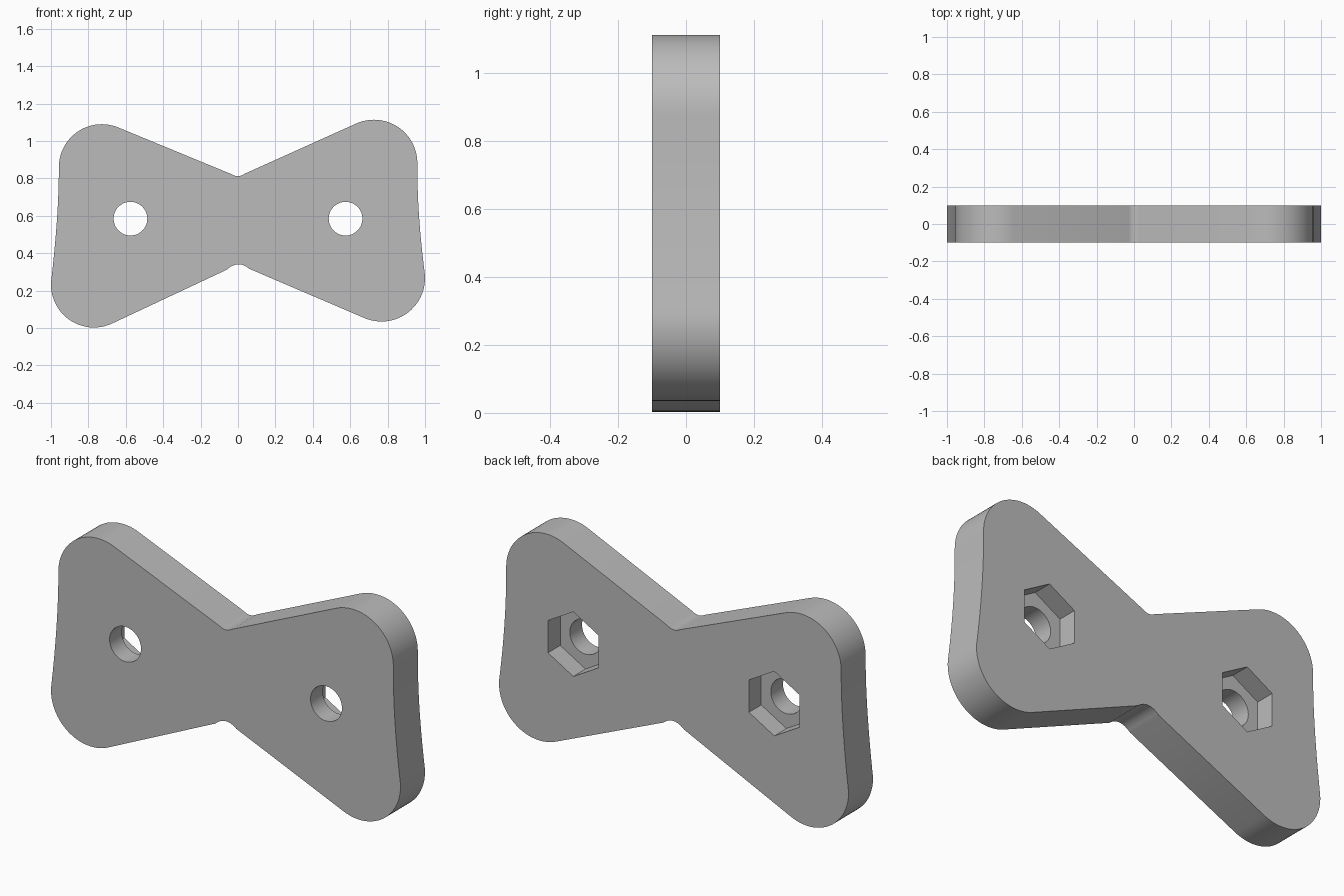
import bpy
import bmesh
from math import radians, cos, sin
from mathutils import Vector, Matrix

if "Cube" in bpy.data.objects:
    bpy.data.objects.remove(bpy.data.objects["Cube"])

HALF_DEPTH = 0.1
HOLE_X, HOLE_Z = 0.575, 0.585

grey = bpy.data.materials.new("plain grey")
grey.use_nodes = True
colour = (0.5, 0.5, 0.5, 1)
grey.diffuse_color = colour
grey.node_tree.nodes["Principled BSDF"].inputs["Base Color"].default_value = colour


def arc(x, z, r, start, end, steps=24):
    """Points on a circular corner, angles in degrees."""
    angles = [radians(start + (end - start) * i / steps) for i in range(steps + 1)]
    return [Vector((x + r * cos(a), z + r * sin(a))) for a in angles]


def bend(a, control, b, steps=12):
    """Interior points of a quadratic curve between a and b."""
    a, c, b = Vector(a), Vector(control), Vector(b)
    ts = [i / steps for i in range(1, steps)]
    return [a * (1 - t) ** 2 + c * 2 * t * (1 - t) + b * t * t for t in ts]


def cutter(name, sides, radius, y0, y1, x):
    """Prism along y; its first corner points up."""
    bm = bmesh.new()
    bmesh.ops.create_cone(bm, cap_ends=True, segments=sides, radius1=radius,
                          radius2=radius, depth=y1 - y0)
    bm.transform(Matrix.Translation((x, (y0 + y1) / 2, HOLE_Z))
                 @ Matrix.Rotation(radians(90), 4, 'X'))
    mesh = bpy.data.meshes.new(name)
    bm.to_mesh(mesh)
    bm.free()
    mesh.materials.append(grey)
    obj = bpy.data.objects.new(name, mesh)
    bpy.context.collection.objects.link(obj)
    obj.hide_render = True
    return obj


# Bow-tie outline, anticlockwise from the lower left corner
lower_left = arc(-0.77, 0.233, 0.23, 170, 295)
lower_right = arc(0.767, 0.268, 0.233, 246, 370)
upper_right = arc(0.727, 0.882, 0.232, 0, 114)
upper_left = arc(-0.728, 0.86, 0.23, 66.5, 180)
bump = [Vector((-0.06, 0.312))] + bend((-0.06, 0.312), (0, 0.367), (0.06, 0.317)) \
    + [Vector((0.06, 0.317))]
notch = [Vector((0.035, 0.825))] + bend((0.035, 0.825), (0, 0.801), (-0.035, 0.823)) \
    + [Vector((-0.035, 0.823))]
right_side = bend(lower_right[-1], (0.957, 0.62), upper_right[0])
left_side = bend(upper_left[-1], (-0.957, 0.62), lower_left[0])
outline = (lower_left + bump + lower_right + right_side + upper_right
           + notch + upper_left + left_side)

# Plate
bm = bmesh.new()
face = bm.faces.new([bm.verts.new((p.x, -HALF_DEPTH, p.y)) for p in outline])
extruded = bmesh.ops.extrude_face_region(bm, geom=[face])["geom"]
bmesh.ops.translate(bm, vec=(0, 2 * HALF_DEPTH, 0),
                    verts=[v for v in extruded if isinstance(v, bmesh.types.BMVert)])
bmesh.ops.recalc_face_normals(bm, faces=bm.faces[:])
mesh = bpy.data.meshes.new("bow_tie_plate")
bm.to_mesh(mesh)
bm.free()
mesh.materials.append(grey)
plate = bpy.data.objects.new("bow_tie_plate", mesh)
bpy.context.collection.objects.link(plate)
bpy.context.view_layer.objects.active = plate
plate.select_set(True)

# Bolt holes through the plate, hexagonal nut pockets in the back
for x in (-HOLE_X, HOLE_X):
    for tool in (cutter("bolt_hole_cutter", 48, 0.09, -0.2, 0.2, x),
                 cutter("nut_pocket_cutter", 6, 0.167, 0.0, 0.2, x)):
        cut = plate.modifiers.new("cut", 'BOOLEAN')
        cut.operation = 'DIFFERENCE'
        cut.solver = 'EXACT'
        cut.object = tool
        bpy.ops.object.modifier_apply(modifier=cut.name)
        bpy.data.objects.remove(tool)

bpy.ops.object.shade_smooth_by_angle(angle=radians(30))
